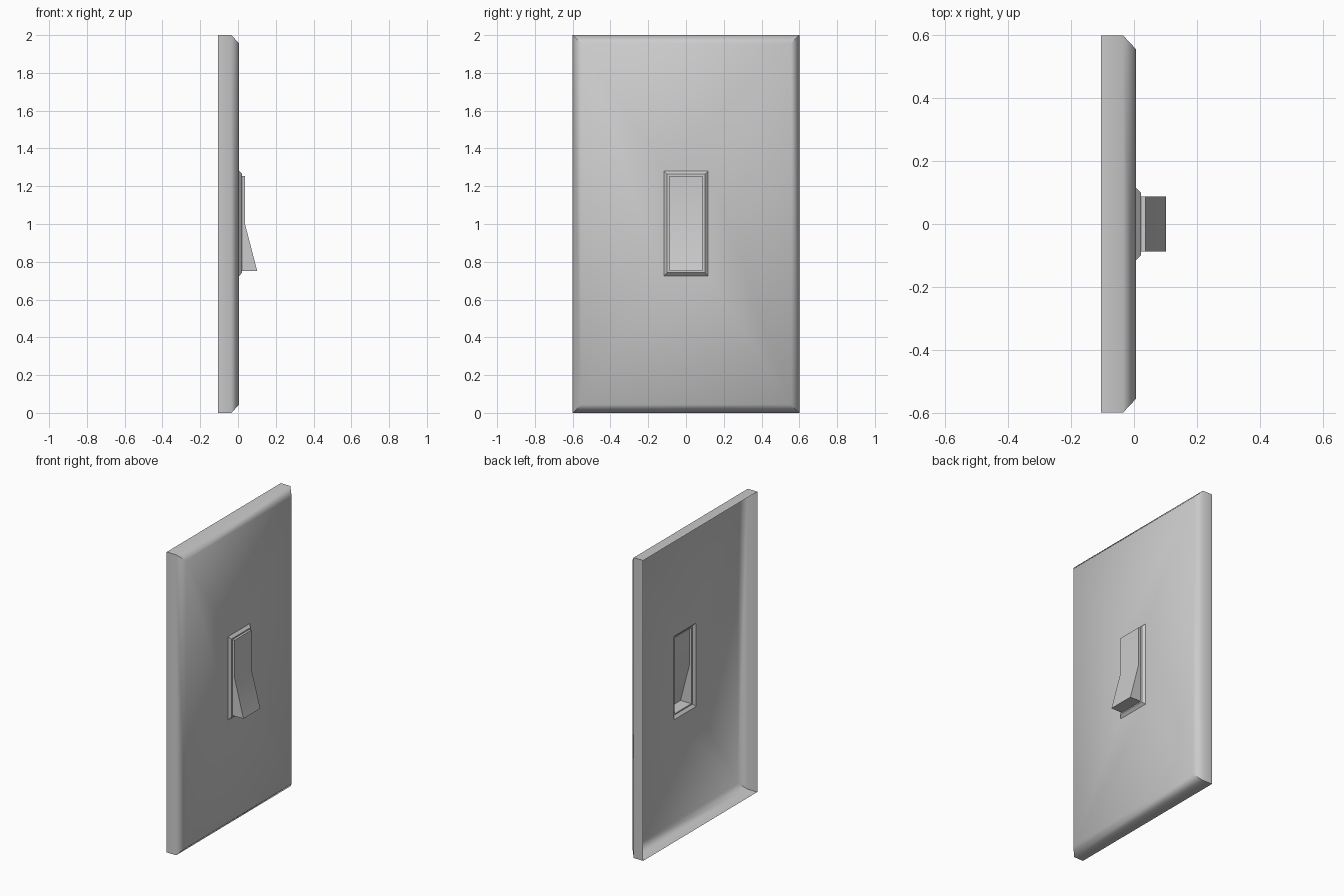
import bpy, math

if "Cube" in bpy.data.objects:
    bpy.data.objects.remove(bpy.data.objects["Cube"])

def make_object(name, verts, faces, smooth_angle=None):
    mesh = bpy.data.meshes.new(name)
    mesh.from_pydata(verts, [], faces)
    mesh.update()
    obj = bpy.data.objects.new(name, mesh)
    bpy.context.collection.objects.link(obj)
    if smooth_angle:
        bpy.ops.object.select_all(action='DESELECT')
        obj.select_set(True)
        bpy.context.view_layer.objects.active = obj
        bpy.ops.object.shade_smooth_by_angle(angle=math.radians(smooth_angle))
    return obj

def loft_rings(name, rings, smooth_angle=None):
    """Skin rectangles given as (x, half width, z bottom, z top), back to front."""
    verts, faces = [], []
    for x, w, lo, hi in rings:
        verts += [(x, -w, lo), (x, w, lo), (x, w, hi), (x, -w, hi)]
    for r in range(len(rings) - 1):
        for i in range(4):
            a, b = r * 4 + i, r * 4 + (i + 1) % 4
            faces.append((a, b, b + 4, a + 4))
    return make_object(name, verts, faces, smooth_angle)

# Wall plate: open-backed shell with soft bevelled rim and a central opening
loft_rings("wall_plate", [
    (-0.105, 0.60, 0.0, 2.0),
    (-0.035, 0.60, 0.0, 2.0),
    (0.006, 0.556, 0.044, 1.956),
    (0.006, 0.116, 0.725, 1.28),
], 52)

# Raised trim around the opening
loft_rings("switch_trim", [
    (0.006, 0.116, 0.725, 1.28),
    (0.022, 0.100, 0.742, 1.264),
    (0.022, 0.088, 0.75, 1.255),
])

# Toggle: hollow wedge, extruded from a side profile, open at the back
profile = [(0.022, 0.75), (0.102, 0.75), (0.037, 1.0), (0.037, 1.255), (0.022, 1.255)]
n = len(profile)
verts = [(x, y, z) for y in (-0.088, 0.088) for x, z in profile]
faces = [tuple(range(n)), tuple(range(2 * n - 1, n - 1, -1))]
faces += [(i, i + n, i + n + 1, i + 1) for i in range(n - 1)]
make_object("toggle", verts, faces, 30)
